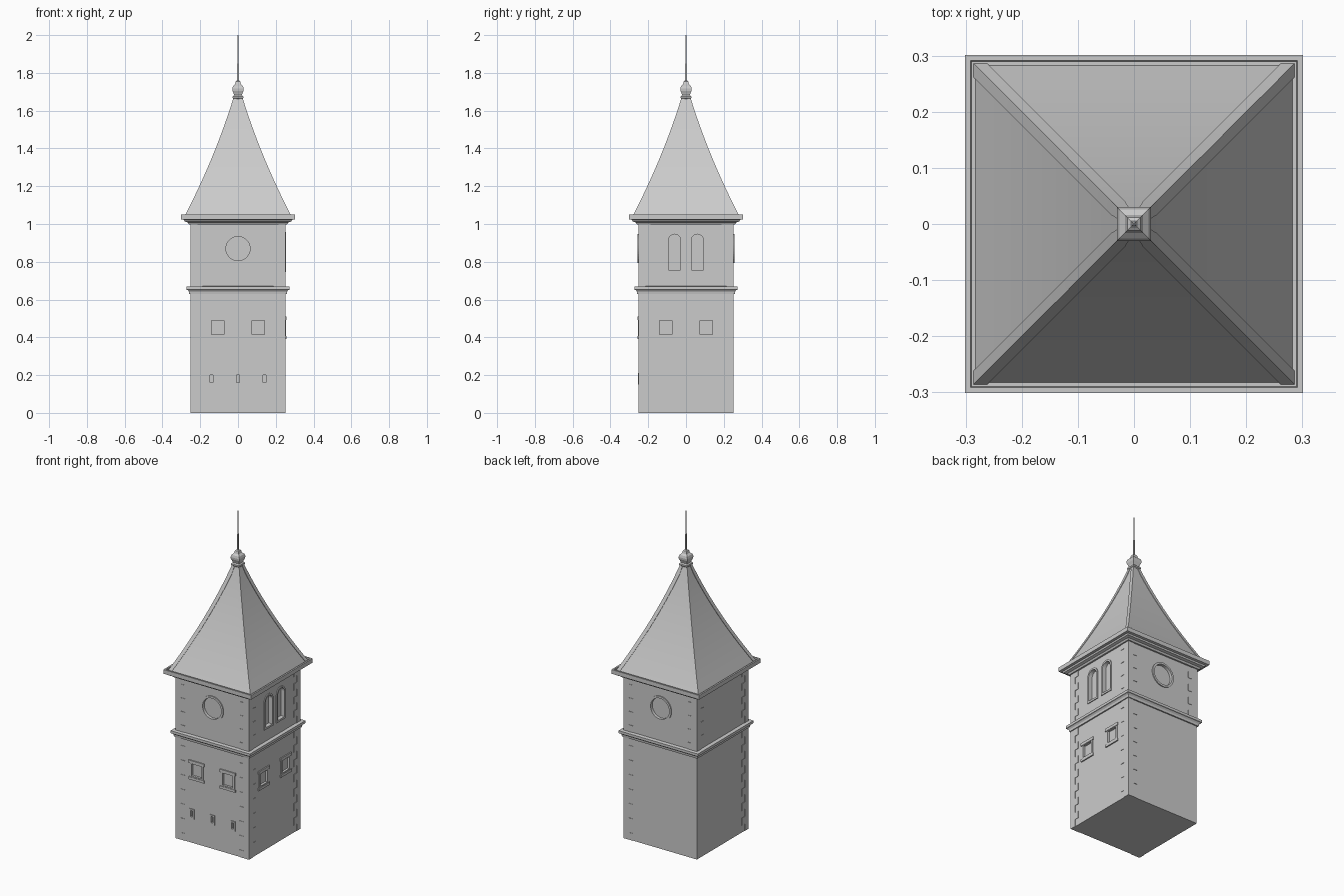
import bpy, bmesh, math
from mathutils import Matrix, Vector

if "Cube" in bpy.data.objects:
    bpy.data.objects.remove(bpy.data.objects["Cube"])

H = 0.25  # half width of the tower body


def make(name, bm):
    bmesh.ops.recalc_face_normals(bm, faces=bm.faces)
    me = bpy.data.meshes.new(name)
    bm.to_mesh(me)
    bm.free()
    ob = bpy.data.objects.new(name, me)
    bpy.context.collection.objects.link(ob)
    return ob


def loft(name, loops, closed=False):
    """Skin a list of equal-length point loops; cap the ends or close into a ring."""
    bm = bmesh.new()
    rows = [[bm.verts.new(p) for p in loop] for loop in loops]
    n = len(rows[0])
    pairs = list(zip(rows, rows[1:])) + ([(rows[-1], rows[0])] if closed else [])
    for a, b in pairs:
        for i in range(n):
            j = (i + 1) % n
            bm.faces.new((a[i], a[j], b[j], b[i]))
    if not closed:
        bm.faces.new(rows[0])
        bm.faces.new(rows[-1])
    return make(name, bm)


def square(h, z):
    return [(-h, -h, z), (h, -h, z), (h, h, z), (-h, h, z)]


def add_box(bm, lo, hi):
    lo, hi = Vector(lo), Vector(hi)
    bmesh.ops.create_cube(bm, size=1, matrix=Matrix.Translation((lo + hi) / 2)
                          @ Matrix.Diagonal((*(hi - lo), 1)))


def on_wall(side, pts, d):
    """Map wall outline (u, z) to space; side 0 front, 1 right, 2 back."""
    rot = Matrix.Rotation(side * math.pi / 2, 3, 'Z')
    return [rot @ Vector((u, -(H + d), z)) for u, z in pts]


def rect(u, w, z0, z1):
    return [(u - w, z0), (u + w, z0), (u + w, z1), (u - w, z1)]


def circle(r, z, n=32):
    return [(r * math.cos(2 * math.pi * i / n), z + r * math.sin(2 * math.pi * i / n)) for i in range(n)]


def arch(u, w, z0, spring, n=12):
    arc = [(u + w * math.cos(math.pi * i / n), spring + w * math.sin(math.pi * i / n)) for i in range(n + 1)]
    return [(u - w, z0), (u + w, z0)] + arc


# body
body = loft("tower_body", [square(H, 0), square(H, 1.02)])


def window(name, side, outer, inner, out, depth):
    """Raised surround plus a recess cut in the wall."""
    loft(name, [on_wall(side, outer, -0.003), on_wall(side, outer, out),
                on_wall(side, inner, out), on_wall(side, inner, -0.003)], closed=True)
    cutter = loft("cutter", [on_wall(side, inner, -depth), on_wall(side, inner, 0.03)])
    mod = body.modifiers.new("recess", 'BOOLEAN')
    mod.object, mod.operation, mod.solver = cutter, 'DIFFERENCE', 'EXACT'
    bpy.context.view_layer.objects.active = body
    bpy.ops.object.modifier_apply(modifier=mod.name)
    bpy.data.objects.remove(cutter)


# round windows, front and back
for side, tag in ((0, "front"), (2, "back")):
    window("round_window_" + tag, side, circle(0.077, 0.87), circle(0.064, 0.87), 0.006, 0.012)

# paired arched windows on the right
for u in (-0.06, 0.06):
    window("arched_window", 1, arch(u, 0.043, 0.745, 0.914), arch(u, 0.032, 0.757, 0.914), 0.005, 0.02)

# square windows with wide lintels and sills, front and right
for side in (0, 1):
    for u in (-0.107, 0.107):
        window("square_window", side, rect(u, 0.046, 0.405, 0.5), rect(u, 0.034, 0.415, 0.49), 0.004, 0.01)
        for nm, z0, z1 in (("lintel", 0.493, 0.511), ("sill", 0.392, 0.408)):
            strip = rect(u, 0.053, z0, z1)
            loft(nm, [on_wall(side, strip, -0.003), on_wall(side, strip, 0.007)])

# slit windows low on the front
for u in (-0.14, 0, 0.14):
    window("slit_window", 0, rect(u, 0.017, 0.15, 0.21), rect(u, 0.007, 0.162, 0.2), 0.005, 0.01)

# corner quoins, alternating long and short
bm = bmesh.new()
C = H + 0.0025
for sx, sy in ((1, -1), (1, 1), (-1, -1), (-1, 1)):
    for start, count, step in ((0.0, 14, 0.045), (0.67, 8, 0.042)):
        if start == 0 and (sx, sy) == (-1, 1):
            continue  # plain lower corner
        for i in range(count):
            a, b = (0.062, 0.035) if i % 2 == 0 else (0.035, 0.062)
            x0, x1 = sorted((sx * C, sx * (H - a)))
            y0, y1 = sorted((sy * C, sy * (H - b)))
            add_box(bm, (x0, y0, start + i * step), (x1, y1, start + (i + 1) * step))
make("corner_quoins", bm)

# string course and eaves cornice with a shallow gutter lip
loft("string_course", [square(h, z) for h, z in (
    (0.245, 0.63), (0.258, 0.63), (0.26, 0.643), (0.266, 0.65), (0.272, 0.652),
    (0.272, 0.668), (0.245, 0.671))])
loft("eaves_cornice", [square(h, z) for h, z in (
    (0.245, 0.998), (0.26, 0.998), (0.266, 1.008), (0.282, 1.013), (0.286, 1.022),
    (0.301, 1.024), (0.301, 1.05), (0.291, 1.05), (0.29, 1.035), (0.245, 1.035))])


# concave roof with raised hips at the corners
def roof_ring(h, z):
    w, e = min(0.021, h * 0.7), 0.0035
    corner = [(h, h - w), (h + e, h - w), (h + e, h + e), (h - w, h + e), (h - w, h)]
    return [Matrix.Rotation(k * math.pi / 2, 3, 'Z') @ Vector((x, y, z)) for k in range(4) for x, y in corner]


N = 12
rings = []
for i in range(N + 1):
    t = i / N
    h = 0.283 + (0.02 - 0.283) * t - 0.075 * t * (1 - t) * 0.9
    rings.append(roof_ring(h, 1.034 + (1.67 - 1.034) * t))
roof = loft("roof", rings)

# finial and rod
loft("finial", [square(h, z) for h, z in (
    (0.022, 1.66), (0.028, 1.667), (0.028, 1.676), (0.021, 1.682), (0.023, 1.69), (0.029, 1.705),
    (0.03, 1.717), (0.026, 1.73), (0.016, 1.739), (0.014, 1.747), (0.012, 1.755), (0.005, 1.76))])
loft("spire_rod", [square(h, z) for h, z in (
    (0.0045, 1.755), (0.004, 1.85), (0.0025, 1.86), (0.002, 2.0))])

# smooth the curved roof while keeping hips crisp
bpy.ops.object.select_all(action='DESELECT')
roof.select_set(True)
bpy.context.view_layer.objects.active = roof
bpy.ops.object.shade_smooth_by_angle(angle=math.radians(30))
